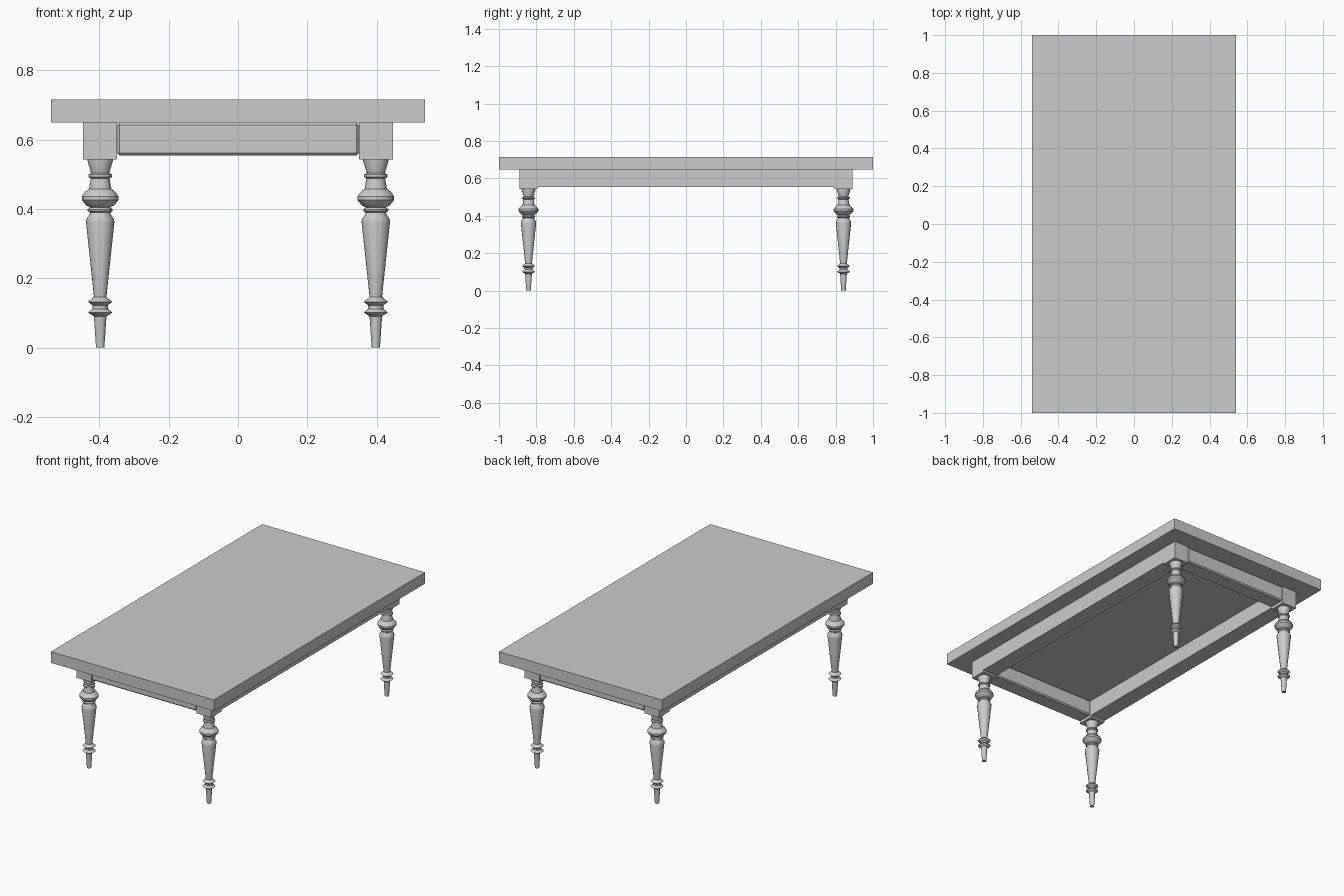
import bpy, bmesh, math

if "Cube" in bpy.data.objects:
    bpy.data.objects.remove(bpy.data.objects["Cube"])

LEG_X, LEG_Y, BLOCK = 0.3975, 0.842, 0.098
BLOCK_Z, TOP_Z = 0.543, 0.649


def box(name, x0, x1, y0, y1, z0, z1, chamfer=0.0):
    bpy.ops.mesh.primitive_cube_add(
        size=1, location=((x0 + x1) / 2, (y0 + y1) / 2, (z0 + z1) / 2))
    ob = bpy.context.object
    ob.name = name
    ob.scale = (x1 - x0, y1 - y0, z1 - z0)
    bpy.ops.object.transform_apply(location=False, rotation=False, scale=True)
    if chamfer:
        mod = ob.modifiers.new("chamfer", 'BEVEL')
        mod.width = chamfer
        mod.segments = 1
    return ob


def lathe(name, profile, x, y, sides=16):
    bm = bmesh.new()
    rings = [[bm.verts.new((r * math.cos(math.tau * i / sides),
                            r * math.sin(math.tau * i / sides), z))
              for i in range(sides)] for r, z in profile]
    for a, b in zip(rings, rings[1:]):
        for i in range(sides):
            j = (i + 1) % sides
            bm.faces.new((a[i], a[j], b[j], b[i]))
    bm.faces.new(rings[0])
    bm.faces.new(rings[-1])
    bmesh.ops.recalc_face_normals(bm, faces=bm.faces)
    mesh = bpy.data.meshes.new(name)
    bm.to_mesh(mesh)
    bm.free()
    ob = bpy.data.objects.new(name, mesh)
    ob.location = (x, y, 0)
    bpy.context.collection.objects.link(ob)
    bpy.ops.object.select_all(action='DESELECT')
    ob.select_set(True)
    bpy.context.view_layer.objects.active = ob
    bpy.ops.object.shade_smooth_by_angle(angle=math.radians(30))
    return ob


# Tabletop slab
box("tabletop", -0.54, 0.54, -1, 1, TOP_Z, 0.716)

# Turned leg profile: (radius, height), foot to block
leg_profile = [
    (0.012, 0.0), (0.018, 0.090), (0.022, 0.093), (0.035, 0.101),
    (0.022, 0.112), (0.022, 0.122), (0.035, 0.132), (0.022, 0.142),
    (0.018, 0.146), (0.041, 0.362), (0.040, 0.370), (0.030, 0.385),
    (0.029, 0.389), (0.036, 0.394), (0.036, 0.399), (0.029, 0.404),
    (0.041, 0.411), (0.053, 0.426), (0.053, 0.436), (0.043, 0.450),
    (0.032, 0.458), (0.027, 0.488), (0.034, 0.492), (0.034, 0.499),
    (0.026, 0.503), (0.037, 0.540), (0.037, BLOCK_Z + 0.002)]

# Four legs with their square corner blocks
h = BLOCK / 2
for sy, end in ((-1, "front"), (1, "back")):
    for sx, side in ((-1, "left"), (1, "right")):
        x, y = sx * LEG_X, sy * LEG_Y
        lathe(f"{end}_{side}_leg", leg_profile, x, y)
        box(f"{end}_{side}_leg_block", x - h, x + h, y - h, y + h, BLOCK_Z, TOP_Z)

# Short apron rails with chamfered edges
for sy, end in ((-1, "front"), (1, "back")):
    y = sy * LEG_Y
    box(f"{end}_apron", -LEG_X + h, LEG_X - h, y - h, y + h, 0.554, TOP_Z, 0.007)

# Long apron rails
for sx, side in ((-1, "left"), (1, "right")):
    x = sx * LEG_X
    box(f"{side}_apron", x - h, x + h, -LEG_Y + h, LEG_Y - h, 0.554, TOP_Z)
